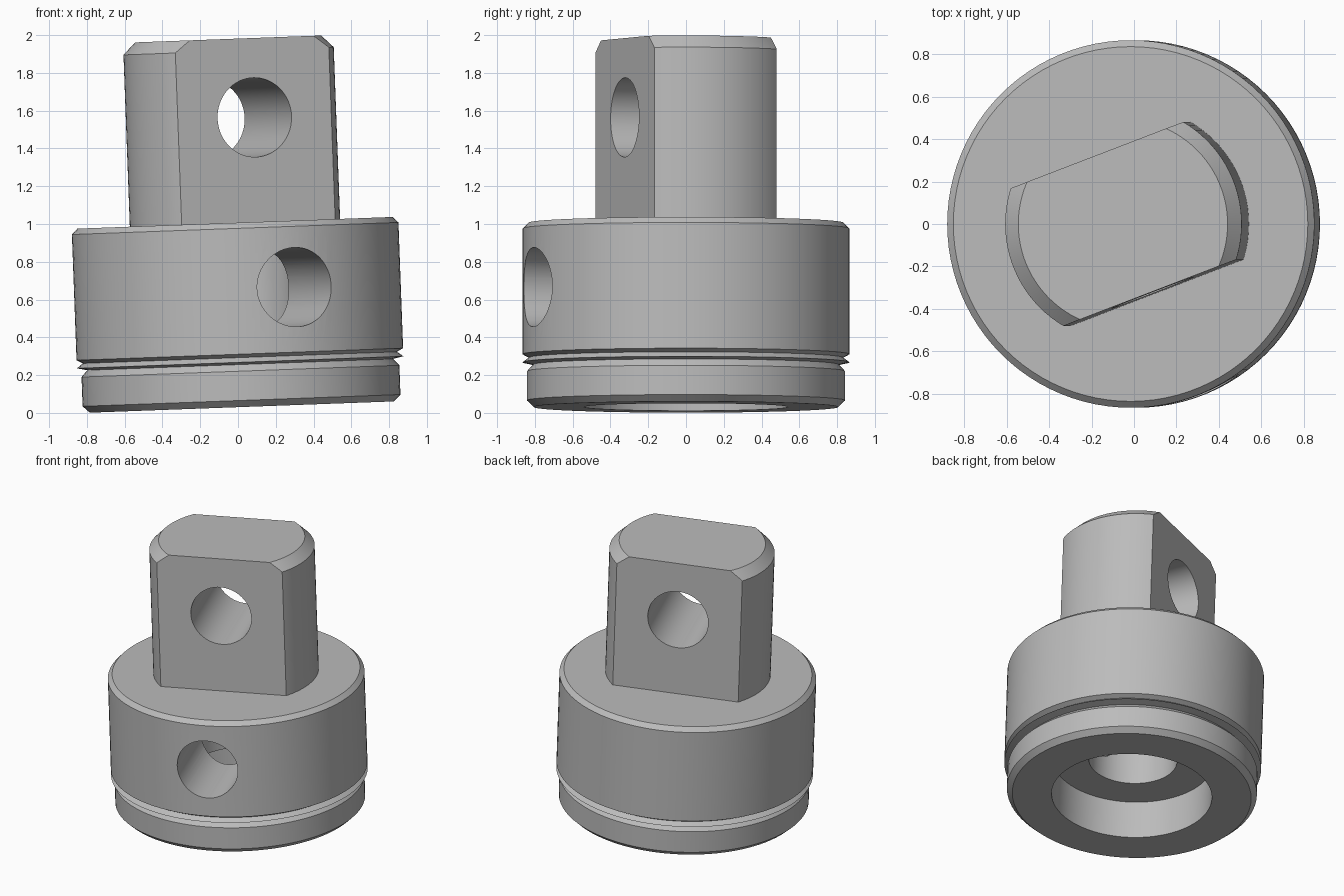
import bpy, bmesh, math
from mathutils import Matrix, Vector

cube = bpy.data.objects.get("Cube")
if cube:
    bpy.data.objects.remove(cube, do_unlink=True)

SEGMENTS = 96
FLAT_ANGLE = math.radians(-69)          # direction the flats and cross holes face
TILT = Matrix.Translation((0.02, 0, 0.031)) @ Matrix.Rotation(-0.037, 4, 'Y')
FACING = Vector((math.cos(FLAT_ANGLE), math.sin(FLAT_ANGLE), 0))

steel = bpy.data.materials.new("grey steel")
steel.use_nodes = True
GREY = (0.5, 0.5, 0.5, 1)
steel.diffuse_color = GREY
steel.node_tree.nodes["Principled BSDF"].inputs["Base Color"].default_value = GREY


def add_object(name, bm):
    bmesh.ops.recalc_face_normals(bm, faces=bm.faces)
    mesh = bpy.data.meshes.new(name)
    bm.to_mesh(mesh)
    bm.free()
    mesh.materials.append(steel)
    obj = bpy.data.objects.new(name, mesh)
    bpy.context.collection.objects.link(obj)
    return obj


def lathe(name, profile):
    """Revolve (radius, height) points that start and end on the axis."""
    bm = bmesh.new()
    verts = [bm.verts.new((r, 0, z)) for r, z in profile]
    edges = [bm.edges.new(pair) for pair in zip(verts, verts[1:])]
    bmesh.ops.spin(bm, geom=verts + edges, cent=(0, 0, 0), axis=(0, 0, 1),
                   angle=math.tau, steps=SEGMENTS)
    bmesh.ops.remove_doubles(bm, verts=bm.verts, dist=1e-5)
    return add_object(name, bm)


def cross_drill(name, radius, height, start, end):
    """Cylinder lying along the facing direction between two distances."""
    bm = bmesh.new()
    place = (Matrix.Translation(FACING * (start + end) / 2 + Vector((0, 0, height)))
             @ Matrix.Rotation(FLAT_ANGLE, 4, 'Z') @ Matrix.Rotation(math.pi / 2, 4, 'Y'))
    bmesh.ops.create_cone(bm, cap_ends=True, segments=64, radius1=radius,
                          radius2=radius, depth=end - start, matrix=place)
    return add_object(name, bm)


def cut(obj, cutter, operation='DIFFERENCE'):
    mod = obj.modifiers.new(cutter.name, 'BOOLEAN')
    mod.operation = operation
    mod.solver = 'EXACT'
    mod.object = cutter
    bpy.context.view_layer.objects.active = obj
    bpy.ops.object.modifier_apply(modifier=mod.name)
    bpy.data.objects.remove(cutter, do_unlink=True)


# Round body: counterbored underside, grooves, chamfered rims
body = lathe("body", [
    (0, 0.84), (0.297, 0.84), (0.297, 0.278), (0.54, 0.278), (0.54, 0),
    (0.805, 0), (0.842, 0.035), (0.842, 0.19), (0.81, 0.225), (0.865, 0.237),
    (0.832, 0.262), (0.865, 0.28), (0.865, 0.946), (0.835, 0.976), (0, 0.976)])
cut(body, cross_drill("side_hole_cutter", 0.21, 0.624, 0, 1.1))

# Stem: chamfered round bar, trimmed to two flats, with a through hole
stem = lathe("stem", [
    (0, 0.97), (0.557, 0.97), (0.557, 1.886), (0.493, 1.95), (0, 1.95)])
bm = bmesh.new()
bmesh.ops.create_cube(bm, size=1, matrix=Matrix.Translation((0, 0, 1.5))
                      @ Matrix.Rotation(FLAT_ANGLE, 4, 'Z')
                      @ Matrix.Diagonal((0.694, 2, 2, 1)))
cut(stem, add_object("flats_cutter", bm), 'INTERSECT')
cut(stem, cross_drill("pin_hole_cutter", 0.21, 1.53, -1, 1))

# Lean both parts and keep machined edges crisp
for part in (body, stem):
    part.matrix_world = TILT
    bpy.ops.object.select_all(action='DESELECT')
    part.select_set(True)
    bpy.context.view_layer.objects.active = part
    bpy.ops.object.shade_smooth_by_angle(angle=math.radians(25))
